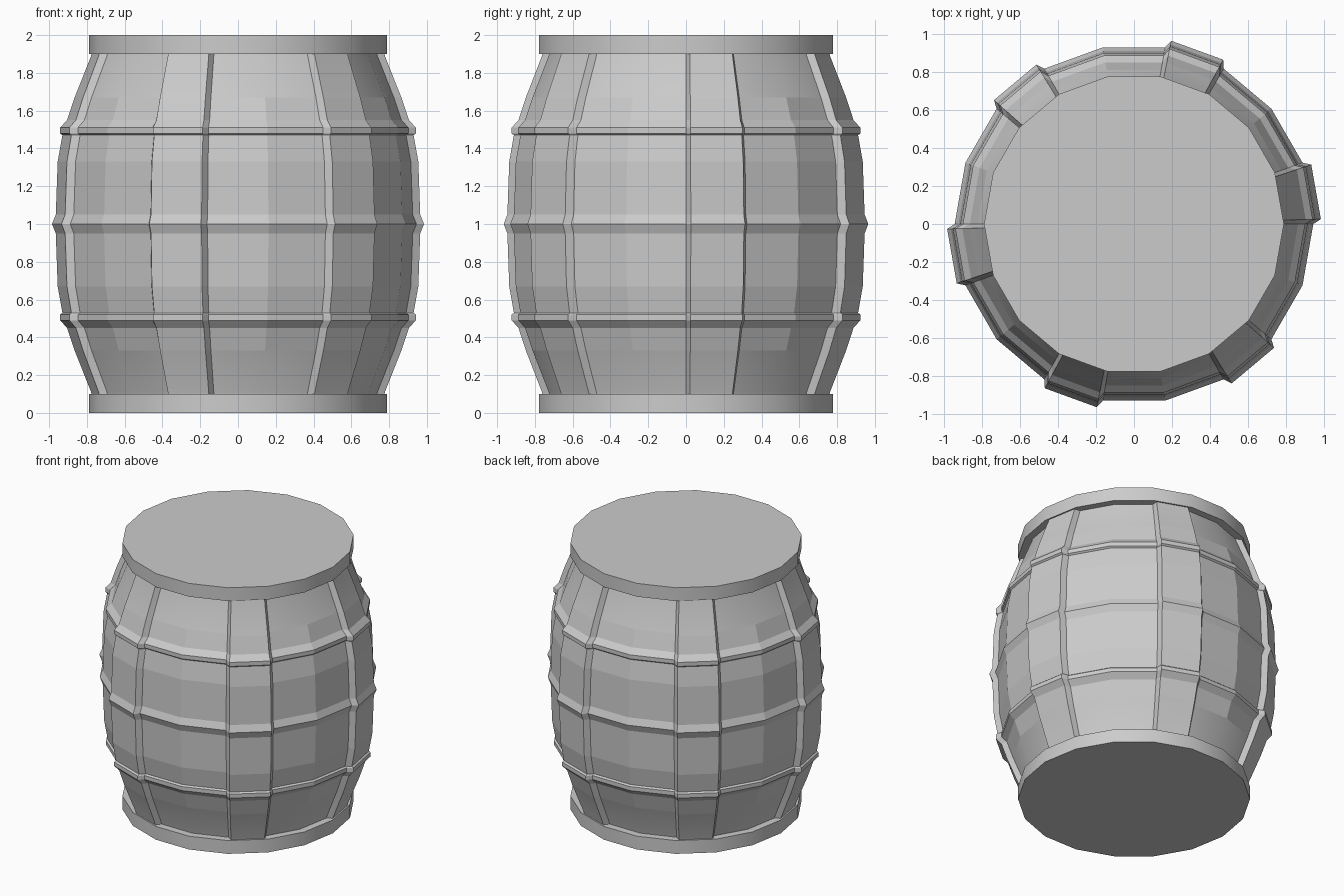
import bpy, bmesh
from math import radians, sin, cos

if "Cube" in bpy.data.objects:
    bpy.data.objects.remove(bpy.data.objects["Cube"])

# upper half of the recessed body profile (radius, z); the lower half is mirrored
UPPER = [(0.925, 1.05), (0.915, 1.33), (0.89, 1.47), (0.902, 1.48), (0.902, 1.51),
         (0.865, 1.55), (0.825, 1.67), (0.738, 1.89), (0.735, 1.905)]
PROFILE = [(r, 2 - z) for r, z in reversed(UPPER)] + [(0.945, 1.0)] + UPPER

# one sixth of the circle: a raised stave (chamfered sides), then two recessed sides
SECTOR = [(0, 0), (1.5, 0.04), (18.5, 0.04), (20, 0), (40, 0)]
COLUMNS = [(60 * k + a, h) for k in range(6) for a, h in SECTOR]


def finish(bm, name):
    bmesh.ops.recalc_face_normals(bm, faces=bm.faces)
    mesh = bpy.data.meshes.new(name)
    bm.to_mesh(mesh)
    bm.free()
    obj = bpy.data.objects.new(name, mesh)
    bpy.context.collection.objects.link(obj)
    bpy.ops.object.select_all(action='DESELECT')
    obj.select_set(True)
    bpy.context.view_layer.objects.active = obj
    bpy.ops.object.shade_smooth_by_angle(angle=radians(30))
    return obj


# barrel body with hoops and raised staves
bm = bmesh.new()
rings = [[bm.verts.new(((r + h) * cos(radians(a)), (r + h) * sin(radians(a)), z))
          for a, h in COLUMNS] for r, z in PROFILE]
n = len(COLUMNS)
for low, high in zip(rings, rings[1:]):
    for i in range(n):
        j = (i + 1) % n
        bm.faces.new((low[i], low[j], high[j], high[i]))
bm.faces.new(rings[0])
bm.faces.new(rings[-1])
body = finish(bm, "barrel_body")
# the middle of the barrel is faceted, the ends are smooth
for p in body.data.polygons:
    if 0.33 < p.center.z < 1.67:
        p.use_smooth = False


# end rims, solid discs
def rim(name, z0, z1):
    bm = bmesh.new()
    lower, upper = [[bm.verts.new((0.79 * cos(radians(20 * i)), 0.79 * sin(radians(20 * i)), z))
                     for i in range(18)] for z in (z0, z1)]
    for i in range(18):
        j = (i + 1) % 18
        bm.faces.new((lower[i], lower[j], upper[j], upper[i]))
    bm.faces.new(lower)
    bm.faces.new(upper)
    finish(bm, name)


rim("bottom_rim", 0.0, 0.1)
rim("top_rim", 1.9, 2.0)
